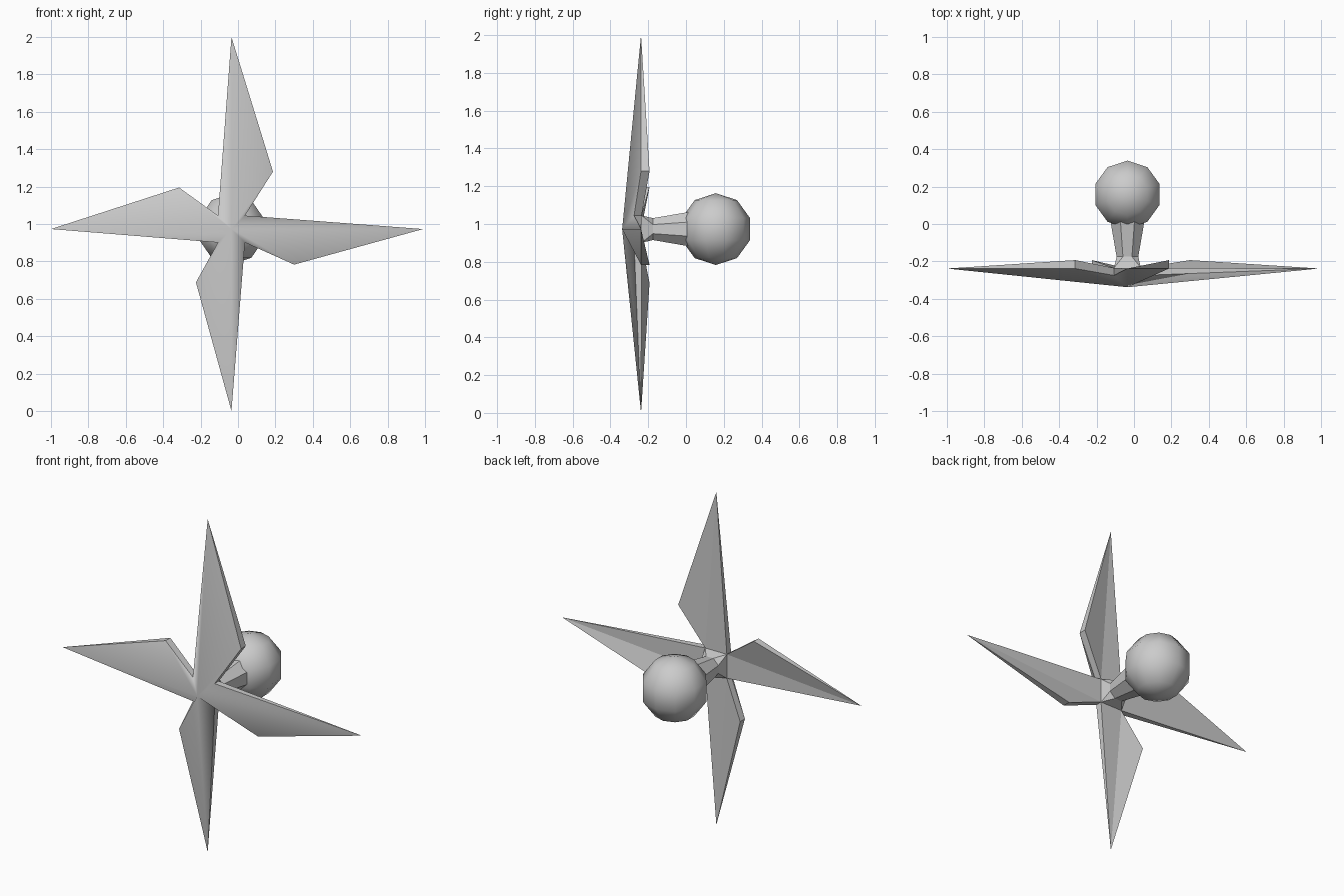
import bpy, bmesh, math
from mathutils import Vector

cube = bpy.data.objects.get("Cube")
if cube:
    bpy.data.objects.remove(cube)

CX, CZ = -0.035, 0.973          # spinner axis
HALF = 0.072                    # half width of the square hub
FRONT_Y, BACK_Y, TIP_Y = -0.275, -0.235, -0.238

grey = bpy.data.materials.new("plain grey")
grey.use_nodes = True
colour = (0.6, 0.6, 0.6, 1)
grey.diffuse_color = colour
grey.node_tree.nodes["Principled BSDF"].inputs["Base Color"].default_value = colour


def finish(name, bm):
    bmesh.ops.recalc_face_normals(bm, faces=bm.faces)
    mesh = bpy.data.meshes.new(name)
    bm.to_mesh(mesh)
    bm.free()
    mesh.materials.append(grey)
    obj = bpy.data.objects.new(name, mesh)
    bpy.context.collection.objects.link(obj)
    return obj


def turned(u, v, y, quarter):
    """Point at u across and v along a blade, turned clockwise by quarters."""
    a = quarter * math.pi / 2
    return Vector((CX + u * math.cos(a) + v * math.sin(a), y,
                   CZ - u * math.sin(a) + v * math.cos(a)))


# Four-bladed spinner: raised front centre, thin bevelled blades
bm = bmesh.new()
apex = bm.verts.new((CX, -0.338, CZ))
front_hub = [bm.verts.new(turned(HALF, HALF, FRONT_Y, q)) for q in range(4)]
back_hub = [bm.verts.new(turned(HALF, HALF, BACK_Y, q)) for q in range(4)]
front_faces = set()
# Each blade: tip length, swept corner across and along
blades = [(1.027, 0.222, 0.307), (1.025, 0.19, 0.335),
          (0.973, 0.19, 0.285), (0.965, 0.222, 0.28)]
for q, (length, across, along) in enumerate(blades):
    tip = bm.verts.new(turned(0, length, TIP_Y, q))
    corner = bm.verts.new(turned(across, along, -0.238, q))
    corner_back = bm.verts.new(turned(across, along, -0.193, q))
    right, left = front_hub[q], front_hub[q - 1]
    right_back, left_back = back_hub[q], back_hub[q - 1]
    for face in ((apex, left, tip), (apex, tip, corner), (apex, corner, right)):
        front_faces.add(bm.faces.new(face))
    bm.faces.new((left, left_back, tip))
    bm.faces.new((tip, corner_back, corner))
    bm.faces.new((corner, corner_back, right_back, right))
    bm.faces.new((tip, left_back, right_back))
    bm.faces.new((tip, right_back, corner_back))
bm.faces.new(back_hub)
for face in front_faces:
    face.smooth = True
for edge in bm.edges:
    edge.smooth = all(f in front_faces for f in edge.link_faces)
finish("spinner_blades", bm)

# Flared eight-sided neck growing out of the square hub
bm = bmesh.new()


def octagon(y, apothem):
    r = apothem / math.cos(math.pi / 8)
    return [bm.verts.new((CX + r * math.cos((i + 0.5) * math.pi / 4), y,
                          CZ + r * math.sin((i + 0.5) * math.pi / 4)))
            for i in range(8)]


square = [bm.verts.new((CX + sx * HALF, BACK_Y, CZ + sz * HALF))
          for sx, sz in ((1, 1), (-1, 1), (-1, -1), (1, -1))]
waist, flare = octagon(-0.175, 0.058), octagon(0.04, 0.095)
for i in range(8):
    j = (i + 1) % 8
    bm.faces.new((waist[i], waist[j], flare[j], flare[i]))
for k in range(4):
    a, b, c = waist[2 * k], waist[2 * k + 1], waist[(2 * k + 2) % 8]
    bm.faces.new((square[k], a, b))
    bm.faces.new((square[k], b, c, square[(k + 1) % 4]))
bm.faces.new(flare)
finish("neck", bm)

# Round knob at the back
bm = bmesh.new()
bmesh.ops.create_uvsphere(bm, u_segments=10, v_segments=5, radius=0.19)
bmesh.ops.translate(bm, verts=bm.verts, vec=(CX, 0.158, CZ))
for face in bm.faces:
    face.smooth = True
finish("knob", bm)
